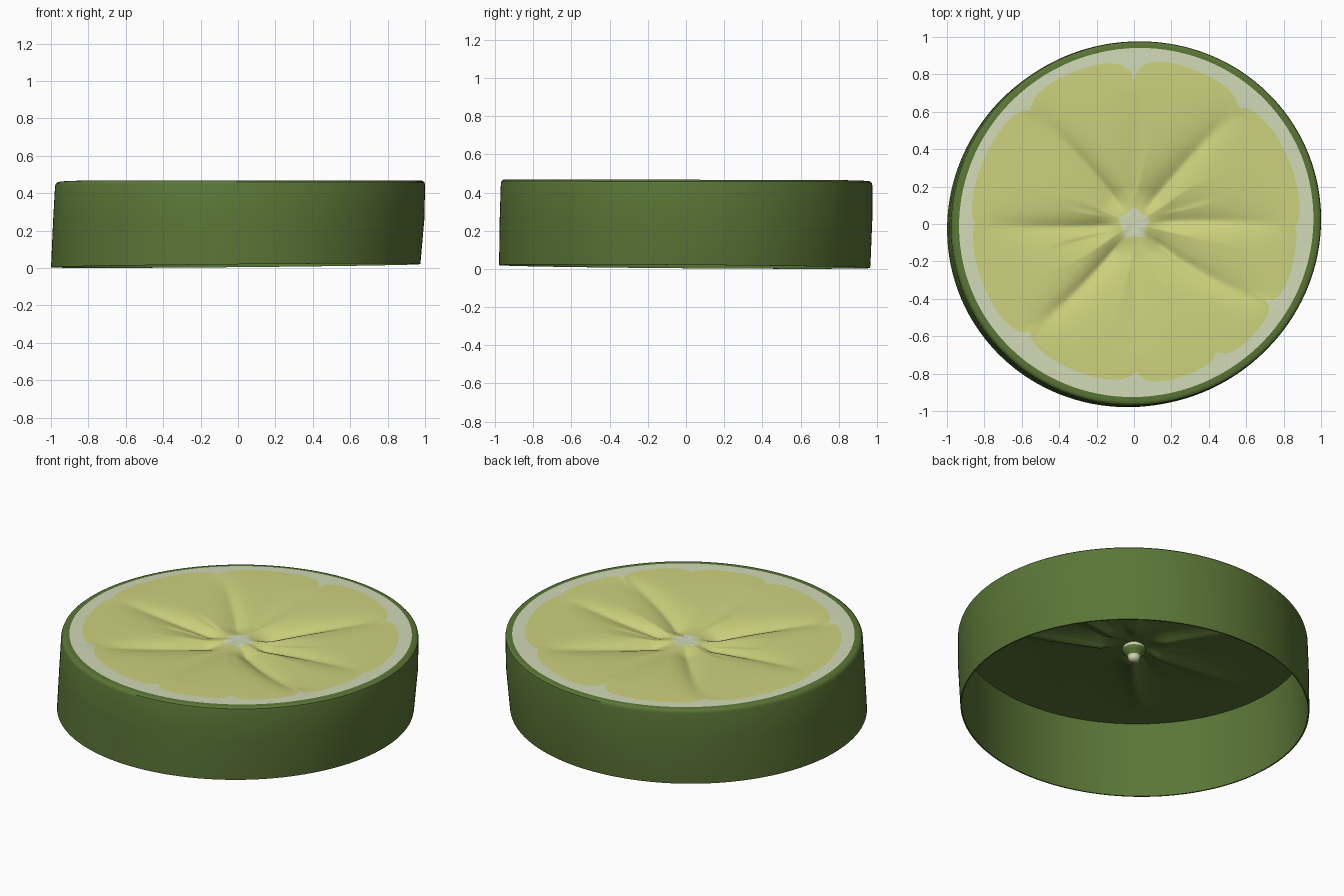
import bpy, math

if "Cube" in bpy.data.objects:
    bpy.data.objects.remove(bpy.data.objects["Cube"])

N = 288                      # points round each ring
T = [2 * math.pi * i / N for i in range(N)]


def material(name, rgb):
    lin = [(c / 255 / 12.92) if c < 10 else ((c / 255 + 0.055) / 1.055) ** 2.4 for c in rgb]
    m = bpy.data.materials.new(name)
    m.diffuse_color = (*lin, 1)
    m.use_nodes = True
    m.node_tree.nodes["Principled BSDF"].inputs["Base Color"].default_value = m.diffuse_color
    return m


GREEN = material("rind green", (90, 118, 54))
FLESH = material("flesh yellow green", (205, 209, 124))
PITH = material("pith white", (209, 217, 182))


def loft(name, rings, mats, band_mat, angle=35, cap=None, cap_start=None):
    """Skin a list of closed rings; optional centre points close the ends."""
    n = len(rings[0])
    verts = [p for r in rings for p in r]
    faces, idx = [], []
    for k in range(len(rings) - 1):
        for i in range(n):
            j = (i + 1) % n
            faces.append((k * n + i, k * n + j, (k + 1) * n + j, (k + 1) * n + i))
            idx.append(band_mat(k))
    if cap:
        b = (len(rings) - 1) * n
        verts.append(cap)
        for i in range(n):
            faces.append((b + i, b + (i + 1) % n, len(verts) - 1))
            idx.append(0)
    if cap_start:
        verts.append(cap_start)
        for i in range(n):
            faces.append((len(verts) - 1, (i + 1) % n, i))
            idx.append(0)
    me = bpy.data.meshes.new(name)
    me.from_pydata(verts, [], faces)
    for m in mats:
        me.materials.append(m)
    for p, i in zip(me.polygons, idx):
        p.material_index = i
        p.use_smooth = True
    me.set_sharp_from_angle(angle=math.radians(angle))
    ob = bpy.data.objects.new(name, me)
    bpy.context.collection.objects.link(ob)
    return ob


# Segment notches: angle in degrees, radius of the notch
NOTCH = [(-1, .855), (48, .82), (90, .76), (132, .81), (180, .85), (226, .79),
         (271, .77), (303, .79), (330, .81), (359, .855)]
# Outer radius of each segment
LOBE = [.895, .885, .875, .875, .868, .845, .855, .87, .875]
# Creases: angle, depth, length, bend in degrees towards the middle
CREASE = [(-1, .05, .85, 6), (48, .055, .95, 4), (90, .02, .7, 0), (132, .045, .95, -6),
          (180, .05, .85, 4), (226, .055, .95, 8), (271, .018, .7, 0), (330, .055, .95, -12),
          (18, .035, .5, 0), (68, .025, .35, 0), (196, .04, .5, 0), (165, .025, .4, 0),
          (303, .022, .4, 0)]


def flesh_radius(t):
    d = math.degrees(t)
    if d >= 359:
        d -= 360
    for k, lobe in enumerate(LOBE):
        a, ra = NOTCH[k]
        b, rb = NOTCH[k + 1]
        if a <= d <= b:
            u = (d - a) / (b - a) * 2 - 1
            rn = ra if u < 0 else rb
            return rn + (lobe - rn) * (1 - abs(u) ** 4) ** 0.5
    return .86


def top_z(x, y):
    return .467 - .002 * y - .016 * max(0, (y - x) / 1.414) ** 2


def surface(r, t, R):
    """Point on the dished and creased cut face."""
    x, y = r * math.cos(t), r * math.sin(t)
    s = min(r / R, 1)
    dip = 0
    for a, depth, length, bend in CREASE:
        q = t - math.radians(a + bend * (1 - s))
        if math.cos(q) > 0 and r < length:
            d = r * math.sin(q)
            w = .07 if d > 0 else .045           # one flank gentler than the other
            fall = math.exp(-(math.hypot(d, .015) - .015) / w)
            dip = max(dip, depth * fall * (1 - r / length) ** .7)
    dip *= min(1, max(0, r - .06) / .12)
    return (x, y, top_z(x, y) - .04 * (1 - s) ** 2 - dip * (1 - s ** 8))


def ellipse(cx, cy, rx, ry, z):
    """Slightly skewed oval ring, a touch longer along the x = y diagonal."""
    out = []
    for t in T:
        k = 1 + .011 * math.sin(2 * t)
        x, y = cx + k * rx * math.cos(t), cy + k * ry * math.sin(t)
        out.append((x, y, z(x, y)))
    return out


def bottom_z(x, y):
    return max(0, .012 + .009 * x - .008 * y)


RADII = [flesh_radius(t) for t in T]


def flesh_ring(s, drop=0):
    """Ring from the core (s = 0) to the scalloped flesh edge (s = 1)."""
    out = []
    for t, R in zip(T, RADII):
        core = .075 + .01 * math.sin(5 * t)
        p = surface(core + (R - core) * s, t, R)
        out.append((p[0], p[1], p[2] - drop))
    return out


STEPS = 30
inner_edge = ellipse(.012, .008, .947, .933, top_z)

# Rind: underside lining, inner wall, bottom lip, outer wall and rounded top edge
rings = [flesh_ring(k / STEPS, .008) for k in range(STEPS + 1)]
rings += [
    ellipse(.01, .004, .975, .96, lambda x, y: top_z(x, y) - .009),
    ellipse(-.0125, -.0075, .979, .964, bottom_z),
    ellipse(-.0125, -.0075, .9865, .9715, bottom_z),
    ellipse(-.0115, -.0065, .9875, .9725, lambda x, y: bottom_z(x, y) + .012),
    ellipse(.004, 0, .992, .976, lambda x, y: .26),
    ellipse(.011, .003, .989, .973, lambda x, y: top_z(x, y) - .022),
    ellipse(.012, .004, .985, .970, lambda x, y: top_z(x, y) - .009),
    ellipse(.012, .005, .976, .962, lambda x, y: top_z(x, y) - .002),
    ellipse(.012, .006, .968, .954, top_z),
    inner_edge]
loft("rind", rings, [GREEN], lambda k: 0, cap_start=(0, 0, .412))

# Cut face: pith ring, flesh segments and pale centre
rings = [inner_edge] + [flesh_ring(1 - k / STEPS) for k in range(STEPS + 1)]
rings.append([surface(.035, t, R) for t, R in zip(T, RADII)])
loft("cut_face", rings, [PITH, FLESH], lambda k: 1 if 1 <= k <= STEPS else 0,
     angle=60, cap=(0, 0, .427))

# Core stub hanging below the cut face
profile = [(.012, .302), (.028, .308), (.034, .322), (.036, .338), (.058, .355),
           (.068, .375), (.06, .395), (.045, .408)]
M = 24
rings = [[(r * math.cos(2 * math.pi * i / M), r * math.sin(2 * math.pi * i / M), z)
          for i in range(M)] for r, z in profile]
loft("core_stub", rings, [PITH, GREEN], lambda k: 1 if 3 <= k <= 4 else 0,
     angle=60, cap_start=(0, 0, .30))
